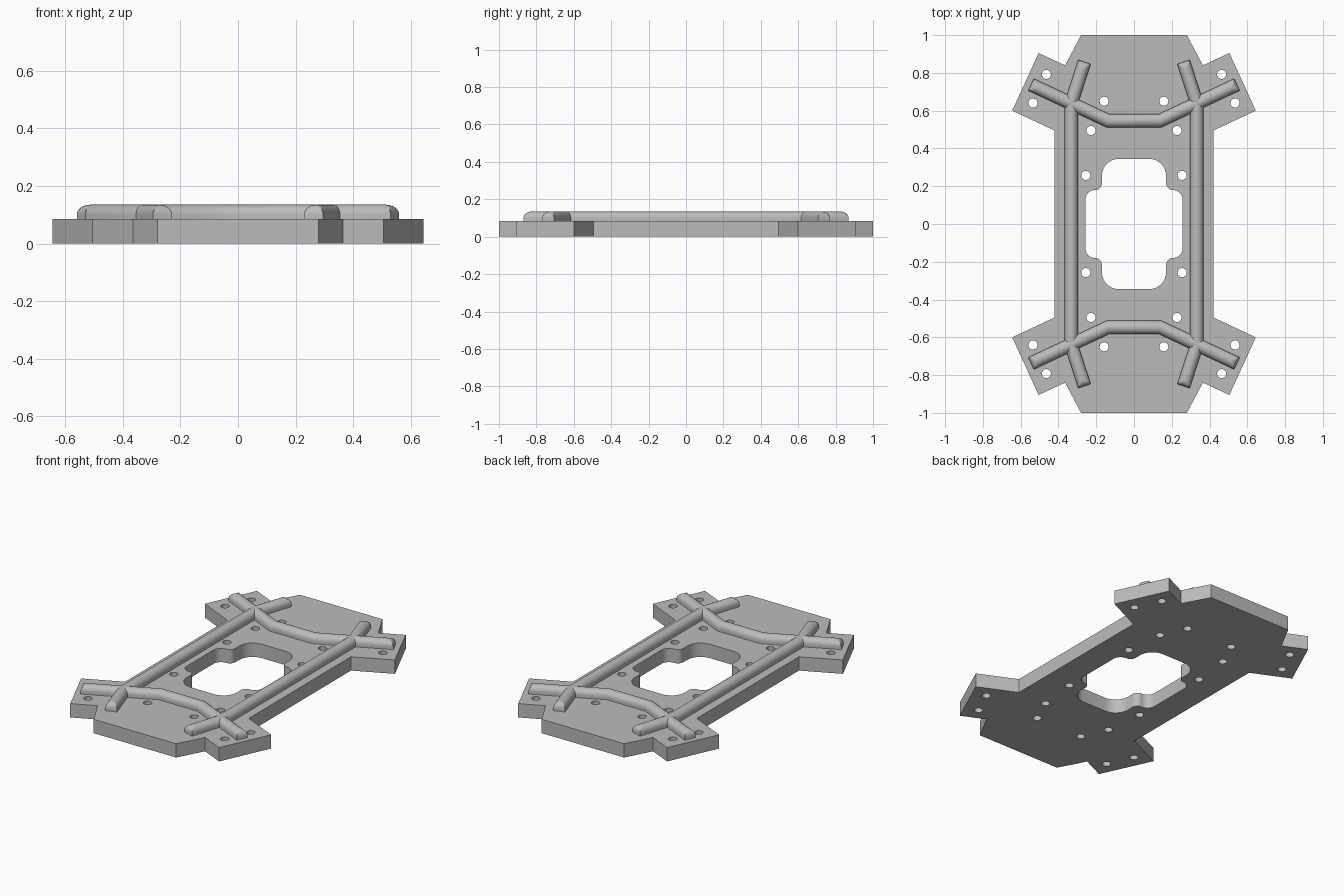
import bpy, bmesh, math
from mathutils import Vector

cube = bpy.data.objects.get("Cube")
if cube:
    bpy.data.objects.remove(cube, do_unlink=True)

THICK = 0.085     # plate thickness
RAD = 0.035       # rib half width and crown radius
WALL = 0.015      # straight rib wall below the crown
STEPS = 8

grey = bpy.data.materials.new("plain grey")
grey.use_nodes = True
grey.diffuse_color = (0.5, 0.5, 0.5, 1)
grey.node_tree.nodes["Principled BSDF"].inputs["Base Color"].default_value = (0.5, 0.5, 0.5, 1)


def finish(obj):
    obj.data.materials.clear()
    obj.data.materials.append(grey)
    bpy.ops.object.select_all(action='DESELECT')
    obj.select_set(True)
    bpy.context.view_layer.objects.active = obj
    bpy.ops.object.shade_smooth_by_angle(angle=math.radians(35))


def four_way(q):
    """Close a quarter outline by mirroring it in x and y."""
    loop = list(q)
    loop += [(x, -y) for x, y in reversed(q)]
    loop += [(-x, -y) for x, y in q]
    loop += [(-x, y) for x, y in reversed(q)]
    return loop


def fillet(prev, corner, nxt, r):
    """Arc replacing a right-angled corner."""
    p = Vector(corner)
    u = (Vector(prev) - p).normalized()
    v = (Vector(nxt) - p).normalized()
    c = p + r * (u + v)
    angles = [math.pi / 2 * i / STEPS for i in range(STEPS + 1)]
    return [tuple(c - r * (math.cos(a) * v + math.sin(a) * u)) for a in angles]


def circle(cx, cy, r, n=24):
    return [(cx + r * math.cos(math.tau * i / n), cy + r * math.sin(math.tau * i / n))
            for i in range(n)]


# Plate outline, central opening and screw holes
outline = four_way([(0.28, 1.0), (0.365, 0.84), (0.505, 0.905), (0.645, 0.6), (0.42, 0.495)])
a, b, c, d, e = (0, 0.345), (0.17, 0.345), (0.17, 0.18), (0.257, 0.18), (0.257, 0)
opening = four_way(fillet(a, b, c, 0.09) + fillet(b, c, d, 0.035) + fillet(c, d, e, 0.05))
loops = [outline, opening]
for x, y in [(0.158, 0.65), (0.228, 0.495), (0.255, 0.257), (0.464, 0.792), (0.535, 0.64)]:
    for sx in (1, -1):
        for sy in (1, -1):
            loops.append(circle(sx * x, sy * y, 0.024))

# Base plate: filled flat curve, given thickness
curve = bpy.data.curves.new("base_plate", 'CURVE')
curve.dimensions = '2D'
curve.fill_mode = 'BOTH'
curve.extrude = THICK / 2
for pts in loops:
    s = curve.splines.new('POLY')
    s.points.add(len(pts) - 1)
    for p, (x, y) in zip(s.points, pts):
        p.co = (x, y, 0, 1)
    s.use_cyclic_u = True
tmp = bpy.data.objects.new("plate_curve", curve)
bpy.context.collection.objects.link(tmp)
bpy.context.view_layer.update()
mesh = bpy.data.meshes.new_from_object(tmp.evaluated_get(bpy.context.evaluated_depsgraph_get()))
bpy.data.objects.remove(tmp, do_unlink=True)
bm = bmesh.new()
bm.from_mesh(mesh)
bmesh.ops.remove_doubles(bm, verts=bm.verts, dist=0.0002)
bmesh.ops.translate(bm, verts=bm.verts, vec=(0, 0, THICK / 2))
bmesh.ops.recalc_face_normals(bm, faces=bm.faces)
bm.to_mesh(mesh)
bm.free()
plate = bpy.data.objects.new("base_plate", mesh)
bpy.context.collection.objects.link(plate)
finish(plate)


def rib(name, path):
    """Round-topped rib along a path, both ends rounded down."""
    pts = [Vector(p) for p in path]
    first = (pts[1] - pts[0]).normalized()
    last = (pts[-1] - pts[-2]).normalized()
    ends = [(RAD * (1 - math.cos(math.pi / 2 * i / STEPS)),
             WALL + RAD * math.sin(math.pi / 2 * i / STEPS)) for i in range(STEPS + 1)]
    # Stations: centre, sideways vector, height limit
    stations = [(pts[0] + first * t, Vector((-first.y, first.x)), h) for t, h in ends]
    for i in range(1, len(pts) - 1):
        t0 = (pts[i] - pts[i - 1]).normalized()
        t1 = (pts[i + 1] - pts[i]).normalized()
        m = (t0 + t1).normalized()
        stations.append((pts[i], Vector((-m.y, m.x)) / m.dot(t0), WALL + RAD))
    stations += [(pts[-1] - last * t, Vector((-last.y, last.x)), h) for t, h in reversed(ends)]
    n = 2 * STEPS
    section = [(-RAD, -0.005)]
    section += [(-RAD * math.cos(math.pi * i / n), WALL + RAD * math.sin(math.pi * i / n))
                for i in range(n + 1)]
    section.append((RAD, -0.005))
    bm = bmesh.new()
    rings = []
    for centre, side, limit in stations:
        ring = []
        for off, z in section:
            p = centre + side * off
            ring.append(bm.verts.new((p.x, p.y, THICK + min(z, limit))))
        rings.append(ring)
    k = len(section)
    for r0, r1 in zip(rings, rings[1:]):
        for i in range(k):
            j = (i + 1) % k
            bm.faces.new((r0[i], r0[j], r1[j], r1[i]))
    bm.faces.new(rings[0])
    bm.faces.new(rings[-1])
    bmesh.ops.recalc_face_normals(bm, faces=bm.faces)
    me = bpy.data.meshes.new(name)
    bm.to_mesh(me)
    bm.free()
    obj = bpy.data.objects.new(name, me)
    bpy.context.collection.objects.link(obj)
    finish(obj)


# Raised ribs: two long rails, two bent cross ribs, four short corner spurs
for sx, lr in ((1, "left"), (-1, "right")):
    rib(lr + "_rail", [(sx * 0.332, -0.655), (sx * 0.332, 0.655)])
    for sy, fb in ((-1, "front"), (1, "back")):
        rib(f"{fb}_{lr}_spur", [(sx * 0.339, sy * 0.62), (sx * 0.262, sy * 0.858)])
for sy, fb in ((-1, "front"), (1, "back")):
    rib(fb + "_cross_rib", [(-0.545, sy * 0.738), (-0.138, sy * 0.547),
                            (0.138, sy * 0.547), (0.545, sy * 0.738)])
